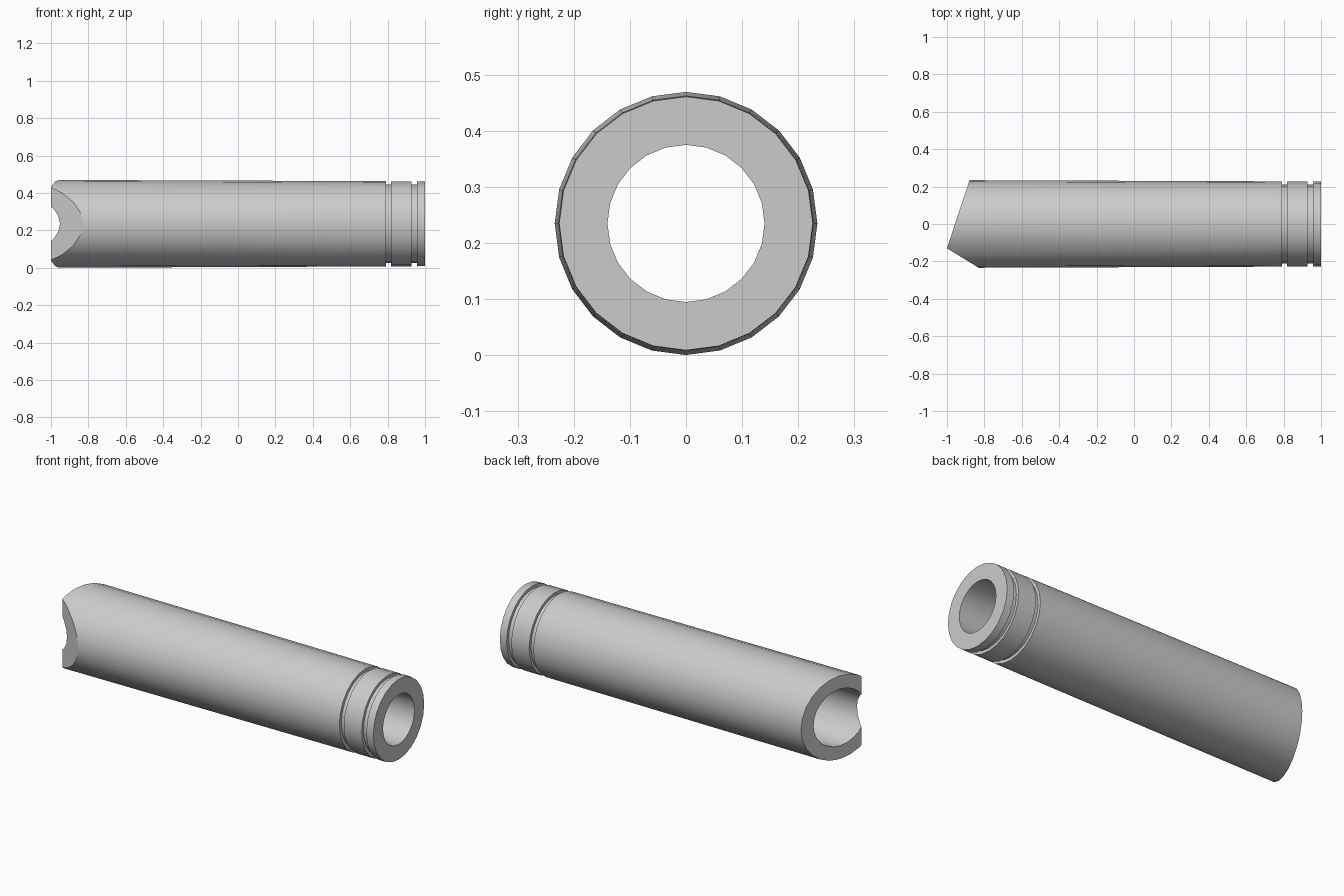
import bpy
import bmesh
from math import pi, cos, sin, radians

cube = bpy.data.objects.get("Cube")
if cube:
    bpy.data.objects.remove(cube)

SIDES = 24
AXIS_Z = 0.235


def make_object(name, bm):
    bmesh.ops.recalc_face_normals(bm, faces=bm.faces)
    mesh = bpy.data.meshes.new(name)
    bm.to_mesh(mesh)
    bm.free()
    obj = bpy.data.objects.new(name, mesh)
    bpy.context.collection.objects.link(obj)
    return obj


def lathe_x(name, profile):
    """Revolve a closed (x, radius) profile about the tube axis."""
    bm = bmesh.new()
    rings = []
    for i in range(SIDES):
        a = 2 * pi * i / SIDES
        rings.append([bm.verts.new((x, r * cos(a), AXIS_Z + r * sin(a)))
                      for x, r in profile])
    n = len(profile)
    for i in range(SIDES):
        a, b = rings[i], rings[(i + 1) % SIDES]
        for j in range(n):
            k = (j + 1) % n
            bm.faces.new((a[j], a[k], b[k], b[j]))
    return make_object(name, bm)


def prism_z(name, outline, low, high):
    """Extrude an (x, y) outline vertically."""
    bm = bmesh.new()
    face = bm.faces.new([bm.verts.new((x, y, low)) for x, y in outline])
    top = bmesh.ops.extrude_face_region(bm, geom=[face])["geom"]
    bmesh.ops.translate(bm, vec=(0, 0, high - low),
                        verts=[v for v in top if isinstance(v, bmesh.types.BMVert)])
    return make_object(name, bm)


# Hollow tapered tube with two ring grooves near the flat end
outer = [(-1.1, 0.235), (0.79, 0.228)]
for start, end in ((0.79, 0.817), (0.928, 0.957)):
    outer += [(start, 0.21), (end, 0.21), (end, 0.227)]
    if end < 0.9:
        outer.append((0.928, 0.227))
outer.append((1.0, 0.226))
inner = [(1.0, 0.14), (-1.1, 0.161)]
tube = lathe_x("tube", outer + inner)

# Slanted double cut that forms the pointed end
tip = (-1.0, -0.13)
keep = [tip, (-0.68, -0.326), (1.2, -0.326), (1.2, 0.494), (-0.794, 0.494)]
cutter = prism_z("tip_cutter", keep, -0.3, 0.8)
cutter.hide_render = True

cut = tube.modifiers.new("tip_cut", "BOOLEAN")
cut.operation = "INTERSECT"
cut.solver = "EXACT"
cut.object = cutter
bpy.ops.object.select_all(action="DESELECT")
tube.select_set(True)
bpy.context.view_layer.objects.active = tube
bpy.ops.object.modifier_apply(modifier=cut.name)
bpy.data.objects.remove(cutter)

# Plain grey finish
grey = bpy.data.materials.new("light_grey")
grey.use_nodes = True
colour = (0.6, 0.6, 0.6, 1)
grey.diffuse_color = colour
grey.node_tree.nodes["Principled BSDF"].inputs["Base Color"].default_value = colour
tube.data.materials.clear()
tube.data.materials.append(grey)
bpy.ops.object.shade_smooth_by_angle(angle=radians(25))
